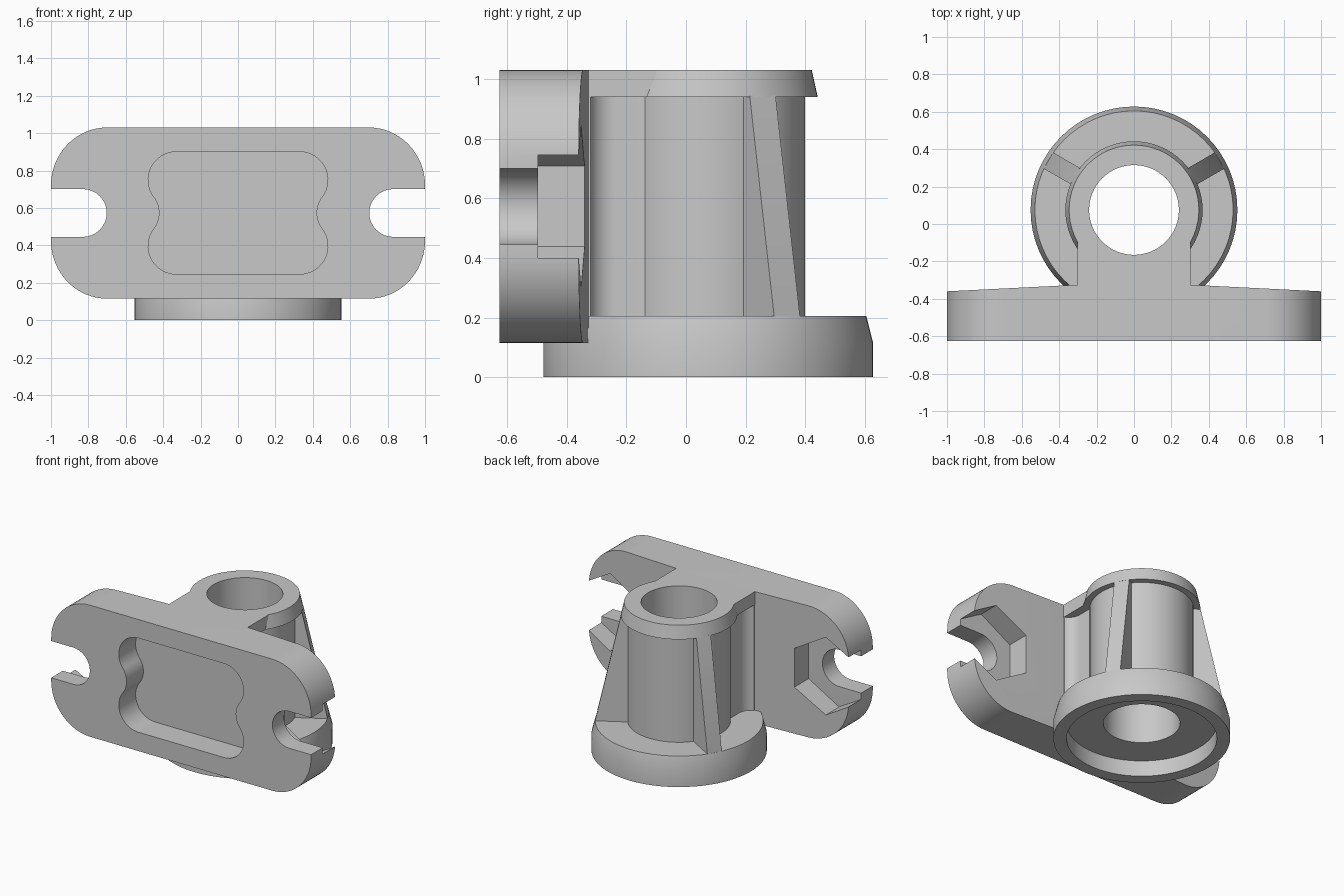
import bpy, bmesh
from math import sin, cos, radians, pi
from mathutils import Matrix

if "Cube" in bpy.data.objects:
    bpy.data.objects.remove(bpy.data.objects["Cube"])

grey = bpy.data.materials.new("light grey")
grey.use_nodes = True
grey.diffuse_color = (0.58, 0.58, 0.58, 1)
grey.node_tree.nodes["Principled BSDF"].inputs["Base Color"].default_value = grey.diffuse_color

AXIS_Y = 0.075          # bore centre line
MID_Z = 0.573           # plate mid height
TOP, LOW = 1.03, 0.115  # plate top and bottom
BORE = 0.24


def finish(name, bm):
    bmesh.ops.recalc_face_normals(bm, faces=bm.faces)
    mesh = bpy.data.meshes.new(name)
    bm.to_mesh(mesh)
    bm.free()
    mesh.materials.append(grey)
    obj = bpy.data.objects.new(name, mesh)
    bpy.context.collection.objects.link(obj)
    return obj


def prism(name, points, axis, start, end):
    """Extrude a 2D outline along y (points are x, z) or z (points are x, y)."""
    bm = bmesh.new()
    place = (lambda u, v, w: (u, w, v)) if axis == "y" else (lambda u, v, w: (u, v, w))
    face = bm.faces.new([bm.verts.new(place(u, v, start)) for u, v in points])
    new = bmesh.ops.extrude_face_region(bm, geom=[face])["geom"]
    bmesh.ops.translate(bm, vec=place(0, 0, end - start),
                        verts=[g for g in new if isinstance(g, bmesh.types.BMVert)])
    return finish(name, bm)


def arc(cx, cy, rx, ry, a, b, steps=16):
    angles = [radians(a + (b - a) * i / steps) for i in range(steps + 1)]
    return [(cx + rx * cos(t), cy + ry * sin(t)) for t in angles]


def mirrored(half):
    return half + [(-x, y) for x, y in reversed(half)]


def cut(obj, cutter):
    mod = obj.modifiers.new("cut", "BOOLEAN")
    mod.operation = "DIFFERENCE"
    mod.solver = "EXACT"
    mod.object = cutter
    bpy.context.view_layer.objects.active = obj
    bpy.ops.object.modifier_apply(modifier=mod.name)
    bpy.data.objects.remove(cutter)


def bore_cutter():
    return prism("bore_cutter", arc(0, AXIS_Y, BORE, BORE, 0, 354.375, 63), "z", -0.1, 1.2)


# Mounting plate with rounded corners
outline = mirrored(arc(0.7, TOP - 0.31, 0.3, 0.31, 90, 0) + arc(0.7, LOW + 0.31, 0.3, 0.31, 0, -90))
plate = prism("mounting_plate", outline, "y", -0.625, -0.28)

# Back of the plate tapers towards both ends
cut(plate, prism("taper_cutter", mirrored([(0.3, -0.325), (1.1, -0.365), (1.1, -0.2)])[::-1],
                 "z", 0, 1.2))

# Waisted recess in the front
waist = (arc(0.33, 0.75, 0.15, 0.15, 90, -37.5)
         + arc(0.561, MID_Z, 0.141, 0.141, 142.5, 217.5)[1:-1]
         + arc(0.33, 0.396, 0.15, 0.15, 37.5, -90))
cut(plate, prism("recess_cutter", mirrored(waist), "y", -0.8, -0.44))

# Bolt slots and hexagonal nut pockets at both ends
for side in (1, -1):
    slot = arc(0.83, MID_Z, 0.128, 0.128, 90, 270) + [(1.1, MID_Z - 0.128), (1.1, MID_Z + 0.128)]
    cut(plate, prism("slot_cutter", [(side * x, z) for x, z in slot], "y", -0.8, -0.1))
    nut = arc(0.83, MID_Z, 0.27, 0.27, 30, 330, 5)
    cut(plate, prism("nut_cutter", [(side * x, z) for x, z in nut], "y", -0.497, -0.1))

# Hollow sleeve with base flange, counterbore and tapered collar
profile = [(BORE, 0.11), (0.47, 0.11), (0.47, 0), (0.553, 0), (0.553, LOW), (0.53, 0.205),
           (0.325, 0.205), (0.325, 0.94), (0.367, 0.94), (0.347, TOP), (BORE, TOP)]
bm = bmesh.new()
ring = [bm.verts.new((r, 0, z)) for r, z in profile]
edges = [bm.edges.new((ring[i - 1], ring[i])) for i in range(len(ring))]
bmesh.ops.spin(bm, geom=ring + edges, cent=(0, 0, 0), axis=(0, 0, 1),
               angle=2 * pi, steps=64, use_duplicate=False)
bmesh.ops.remove_doubles(bm, verts=bm.verts, dist=0.0001)
bmesh.ops.translate(bm, verts=bm.verts, vec=(0, AXIS_Y, 0))
sleeve = finish("flanged_sleeve", bm)

# Tapered ribs from the collar down to the flange
ribs = []
for name, angle in (("left_rib", 30), ("right_rib", 150)):
    rib = prism(name, [(0.29, 0.19), (0.528, 0.19), (0.528, 0.205), (0.364, 0.945), (0.29, 0.945)],
                "y", -0.05, 0.05)
    rib.data.transform(Matrix.Translation((0, AXIS_Y, 0)) @ Matrix.Rotation(radians(angle), 4, "Z"))
    ribs.append(rib)

# Web with concave flanks joining the sleeve to the plate
flank = [(0.3, -0.4), (0.3, -0.325)] + arc(0.33, -0.235, 0.085, 0.09, 250, 180, 8) + [(0.245, -0.1)]
web = prism("web", mirrored(flank), "z", 0.16, 0.98)
cut(web, bore_cutter())

# Bridge between the collar and the plate
bridge = prism("top_bridge", mirrored([(0.303, -0.4), (0.303, -0.1)]), "z", 0.94, TOP)
cut(bridge, bore_cutter())

# Smooth curved walls, keep hard edges
for obj in [plate, sleeve, web, bridge] + ribs:
    bpy.ops.object.select_all(action="DESELECT")
    obj.select_set(True)
    bpy.context.view_layer.objects.active = obj
    bpy.ops.object.shade_smooth_by_angle(angle=radians(25))
